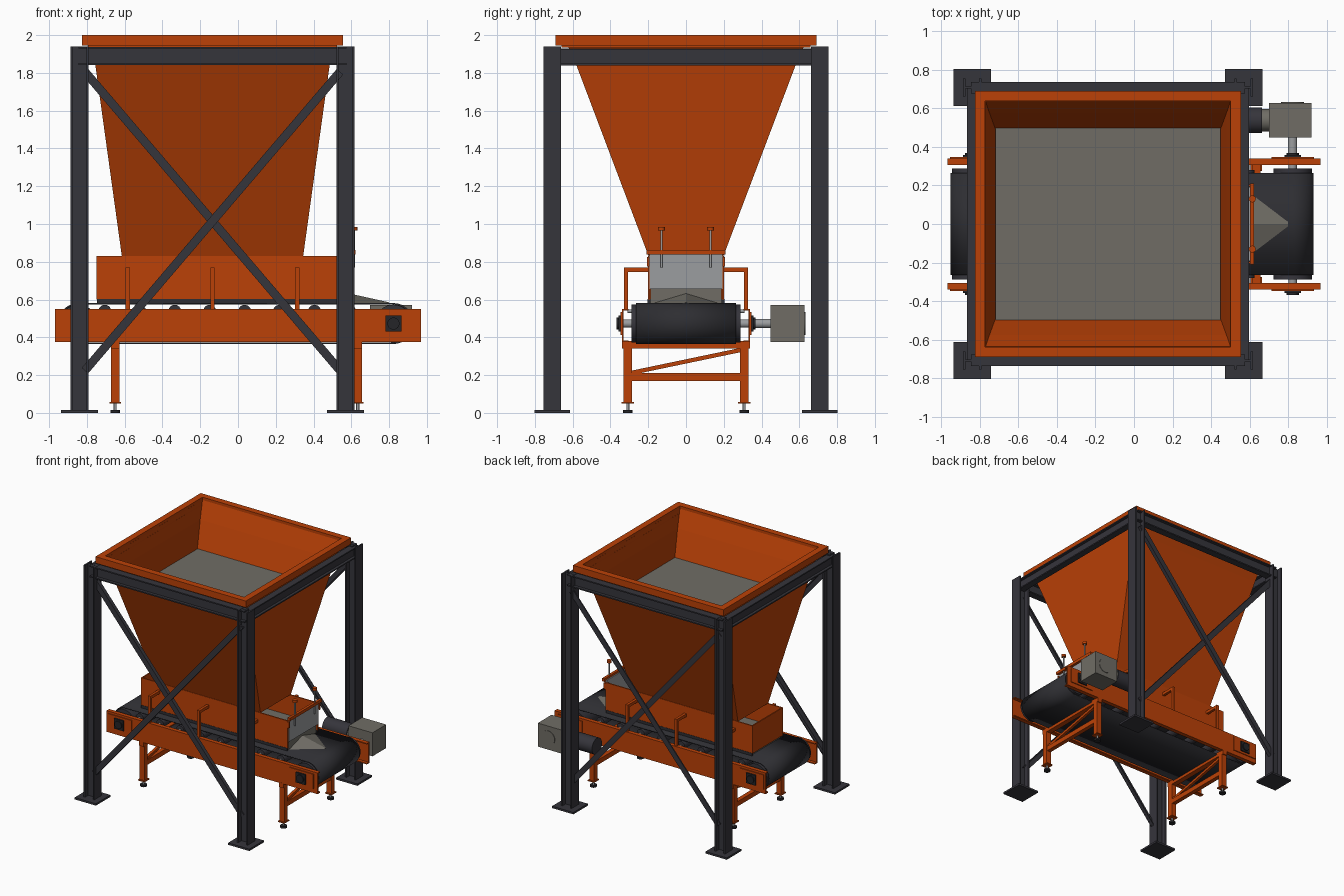
import bpy, bmesh, math
from mathutils import Vector

old = bpy.data.objects.get("Cube")
if old:
    bpy.data.objects.remove(old, do_unlink=True)


def material(name, rgb):
    m = bpy.data.materials.new(name)
    m.use_nodes = True
    m.diffuse_color = (*rgb, 1)
    bsdf = next(n for n in m.node_tree.nodes if n.type == 'BSDF_PRINCIPLED')
    bsdf.inputs["Base Color"].default_value = (*rgb, 1)
    bsdf.inputs["Roughness"].default_value = 0.6
    return m


ORANGE = material("orange paint", (0.5, 0.053, 0.002))
STEEL = material("dark steel", (0.036, 0.035, 0.044))
RUBBER = material("belt rubber", (0.027, 0.027, 0.032))
GREY = material("warm grey", (0.16, 0.152, 0.13))
ZINC = material("bright steel", (0.33, 0.34, 0.35))
BLACK = material("bearing black", (0.018, 0.018, 0.021))


def finish(name, bm, mat):
    bmesh.ops.recalc_face_normals(bm, faces=bm.faces)
    mesh = bpy.data.meshes.new(name)
    bm.to_mesh(mesh)
    bm.free()
    mesh.materials.append(mat)
    ob = bpy.data.objects.new(name, mesh)
    bpy.context.collection.objects.link(ob)
    return ob


def smooth(ob):
    bpy.ops.object.select_all(action='DESELECT')
    ob.select_set(True)
    bpy.context.view_layer.objects.active = ob
    bpy.ops.object.shade_smooth_by_angle(angle=math.radians(35))


def boxes(name, mat, *parts):
    """One object out of (centre, size) boxes."""
    bm = bmesh.new()
    for centre, size in parts:
        for v in bmesh.ops.create_cube(bm, size=1)["verts"]:
            v.co = Vector(c + a * s for c, a, s in zip(centre, v.co, size))
    return finish(name, bm, mat)


def between(ob, p, q):
    """Stand a part modelled along z on the segment p-q."""
    p, q = Vector(p), Vector(q)
    ob.location = (p + q) / 2
    ob.rotation_mode = 'QUATERNION'
    ob.rotation_quaternion = (q - p).to_track_quat('Z', 'Y')
    return ob


def rod(name, mat, p, q, r, sides=32):
    bm = bmesh.new()
    bmesh.ops.create_cone(bm, cap_ends=True, segments=sides, radius1=r, radius2=r,
                          depth=(Vector(q) - Vector(p)).length)
    ob = between(finish(name, bm, mat), p, q)
    smooth(ob)
    return ob


def rings(name, mat, sections, cap=False):
    """Skin through rectangular sections (half x, half y, z) about the hopper axis."""
    bm = bmesh.new()
    loops = [[bm.verts.new((CX + i * hx, j * hy, z))
              for i, j in ((-1, -1), (1, -1), (1, 1), (-1, 1))] for hx, hy, z in sections]
    for a, b in zip(loops, loops[1:]):
        for k in range(4):
            n = (k + 1) % 4
            bm.faces.new((a[k], a[n], b[n], b[k]))
    if cap:
        bm.faces.new(loops[-1])
    return finish(name, bm, mat)


def square_frame(name, mat, outer, width, z, height):
    """Square ring of flat bars about the hopper axis."""
    mid = outer - width / 2
    boxes(name, mat,
          *[((CX, s * mid, z), (2 * outer, width, height)) for s in SIDES],
          *[((CX + s * mid, 0, z), (width, 2 * (outer - width), height)) for s in SIDES])


CX = -0.135            # hopper and frame axis
PX, PY = 0.704, 0.708  # post offsets from that axis
SIDES = (-1, 1)

# Frame posts with base plates
for sx in SIDES:
    for sy in SIDES:
        x, y = CX + sx * PX, sy * PY
        boxes("frame_post", STEEL, ((x, y, 0.975), (0.08, 0.01, 1.93)),
              *[((x + s * 0.042, y, 0.975), (0.012, 0.095, 1.93)) for s in SIDES])
        boxes("base_plate", STEEL, ((x, y, 0.008), (0.195, 0.19, 0.016)))

# Top beams, I-sections along x and y
for s in SIDES:
    y, x = s * PY, CX + s * PX
    boxes("long_top_beam", STEEL, ((CX, y, 1.89), (1.42, 0.01, 0.09)),
          *[((CX, y, 1.89 + k * 0.043), (1.42, 0.06, 0.01)) for k in SIDES])
    boxes("side_top_beam", STEEL, ((x, 0, 1.885), (0.01, 1.42, 0.08)),
          *[((x, 0, 1.885 + k * 0.04), (0.055, 1.42, 0.01)) for k in SIDES])

# Crossed angle braces on front and back
for sy in SIDES:
    for d in SIDES:
        y = sy * (0.722 + d * 0.007)
        ob = boxes("cross_brace", STEEL, ((0, 0, 0), (0.045, 0.01, 2.08)),
                   ((0.018, -sy * 0.012, 0), (0.008, 0.03, 2.08)))
        ob.location = (CX, y, 1.015)
        ob.rotation_euler.y = d * math.atan2(0.67, 0.785)

# Hopper shell, flange, rim and bulk fill
shell = rings("hopper_shell", ORANGE,
              [(0.48, 0.198, 0.83), (0.62, 0.58, 1.84), (0.64, 0.64, 1.975)])
mod = shell.modifiers.new("thickness", 'SOLIDIFY')
mod.thickness = 0.008
mod.offset = -1
square_frame("hopper_rim", ORANGE, 0.69, 0.053, 1.973, 0.054)
square_frame("hopper_flange", ORANGE, 0.66, 0.03, 1.941, 0.012)
rings("hopper_fill", GREY, [(0.575, 0.478, 1.62), (0.584, 0.497, 1.64)], cap=True)

# Skirt box below the hopper, open above, with rubber sealing strips
boxes("skirt_box", ORANGE,
      *[((-0.077, s * 0.196, 0.715), (1.346, 0.01, 0.23)) for s in SIDES],
      ((-0.745, 0, 0.715), (0.01, 0.39, 0.23)))
boxes("skirt_seal", RUBBER,
      *[((-0.077, s * 0.196, 0.592), (1.34, 0.014, 0.024)) for s in SIDES])
boxes("skirt_fill", GREY, ((-0.075, 0, 0.62), (1.32, 0.378, 0.08)))

# Discharge gate with adjusting screws
boxes("gate_plate", ZINC, ((0.597, 0, 0.75), (0.01, 0.385, 0.19)))
boxes("gate_bar", ORANGE, ((0.612, 0, 0.85), (0.022, 0.42, 0.025)),
      *[((0.6, s * 0.2, 0.8), (0.025, 0.012, 0.05)) for s in SIDES])
for s in SIDES:
    rod("gate_screw", ZINC, (0.614, s * 0.13, 0.77), (0.614, s * 0.13, 0.975), 0.006, 12)
    rod("gate_knob", ORANGE, (0.614, s * 0.13, 0.965), (0.614, s * 0.13, 0.985), 0.018, 16)

# Pile leaving the gate, tapering along the belt
bm = bmesh.new()
foot = [bm.verts.new(p) for p in ((0.59, -0.18, 0.578), (0.8, -0.02, 0.578),
                                  (0.8, 0.02, 0.578), (0.59, 0.18, 0.578))]
ridge = [bm.verts.new(p) for p in ((0.59, 0, 0.632), (0.8, 0, 0.585))]
for f in ((foot[0], foot[1], ridge[1], ridge[0]), (foot[2], foot[3], ridge[0], ridge[1]),
          (foot[1], foot[2], ridge[1]), (foot[3], foot[0], ridge[0]), foot):
    bm.faces.new(f)
finish("discharge_pile", bm, GREY)

# Belt loop around two slightly wider pulleys
HEAD, TAIL, AXIS, R = 0.823, -0.845, 0.473, 0.108
path = []
for cx, start in ((HEAD, -90), (TAIL, 90)):
    for k in range(25):
        a = math.radians(start + k * 7.5)
        path.append((cx + R * math.cos(a), AXIS + R * math.sin(a)))
bm = bmesh.new()
edge_a, edge_b = [[bm.verts.new((x, y, z)) for x, z in path] for y in (-0.265, 0.265)]
for k in range(len(path)):
    n = (k + 1) % len(path)
    bm.faces.new((edge_a[k], edge_a[n], edge_b[n], edge_b[k]))
belt = finish("conveyor_belt", bm, RUBBER)
mod = belt.modifiers.new("thickness", 'SOLIDIFY')
mod.thickness = 0.008
mod.offset = -1
smooth(belt)

for cx in (HEAD, TAIL):
    rod("pulley", STEEL, (cx, -0.288, AXIS), (cx, 0.288, AXIS), R - 0.008, 40)
    rod("pulley_shaft", ZINC, (cx, -0.36, AXIS), (cx, 0.36, AXIS), 0.022)
    for s in SIDES:
        boxes("bearing_plate", ORANGE, ((cx, s * 0.343, AXIS), (0.22, 0.008, 0.12)))
        boxes("bearing_block", BLACK, ((cx, s * 0.35, AXIS), (0.085, 0.016, 0.085)))
        rod("bearing_cap", BLACK, (cx, s * 0.35, AXIS), (cx, s * 0.368, AXIS), 0.032)

# Carrying idlers
for k in range(8):
    x = -0.705 + k * 0.185
    rod("idler_roller", STEEL, (x, -0.28, 0.538), (x, 0.28, 0.538), 0.034, 24)
    rod("idler_axle", ZINC, (x, -0.31, 0.538), (x, 0.31, 0.538), 0.009, 12)

# Conveyor side rails and skirt brackets
for s in SIDES:
    boxes("side_rail", ORANGE, ((0, s * 0.335, 0.463), (1.936, 0.009, 0.175)),
          *[((0, s * 0.322, 0.463 + k * 0.083), (1.936, 0.034, 0.009)) for k in SIDES])
    for k in (-1, 0, 1):
        x = CX + k * 0.449
        boxes("skirt_bracket", ORANGE, ((x, s * 0.318, 0.66), (0.022, 0.022, 0.22)),
              ((x, s * 0.265, 0.758), (0.022, 0.128, 0.024)))

# Conveyor leg frames on levelling feet
for x in (-0.65, 0.634):
    for s in SIDES:
        y = s * 0.308
        boxes("conveyor_leg", ORANGE, ((x, y, 0.215), (0.044, 0.044, 0.33)),
              ((x, y, 0.053), (0.06, 0.065, 0.008)))
        rod("foot_stud", ZINC, (x, y, 0.01), (x, y, 0.05), 0.008, 12)
        rod("foot_pad", BLACK, (x, y, 0), (x, y, 0.016), 0.026, 20)
    boxes("leg_crossbars", ORANGE, ((x, 0, 0.361), (0.044, 0.68, 0.04)),
          ((x, 0, 0.19), (0.036, 0.58, 0.04)))
    p, q = Vector((x, -0.29, 0.212)), Vector((x, 0.3, 0.335))
    between(boxes("leg_diagonal", ORANGE, ((0, 0, 0), (0.022, 0.022, (q - p).length))), p, q)

# Gearbox, motor and drive shaft
boxes("gearbox", GREY, ((0.81, 0.538, 0.473), (0.22, 0.18, 0.195)))
rod("gearbox_cover", GREY, (HEAD, 0.62, AXIS), (HEAD, 0.632, AXIS), 0.06)
rod("drive_shaft", ZINC, (HEAD, 0.34, AXIS), (HEAD, 0.46, AXIS), 0.024)
rod("motor_flange", GREY, (0.66, 0.538, AXIS), (0.705, 0.538, AXIS), 0.058)
rod("motor_body", STEEL, (0.44, 0.538, AXIS), (0.665, 0.538, AXIS), 0.066)
